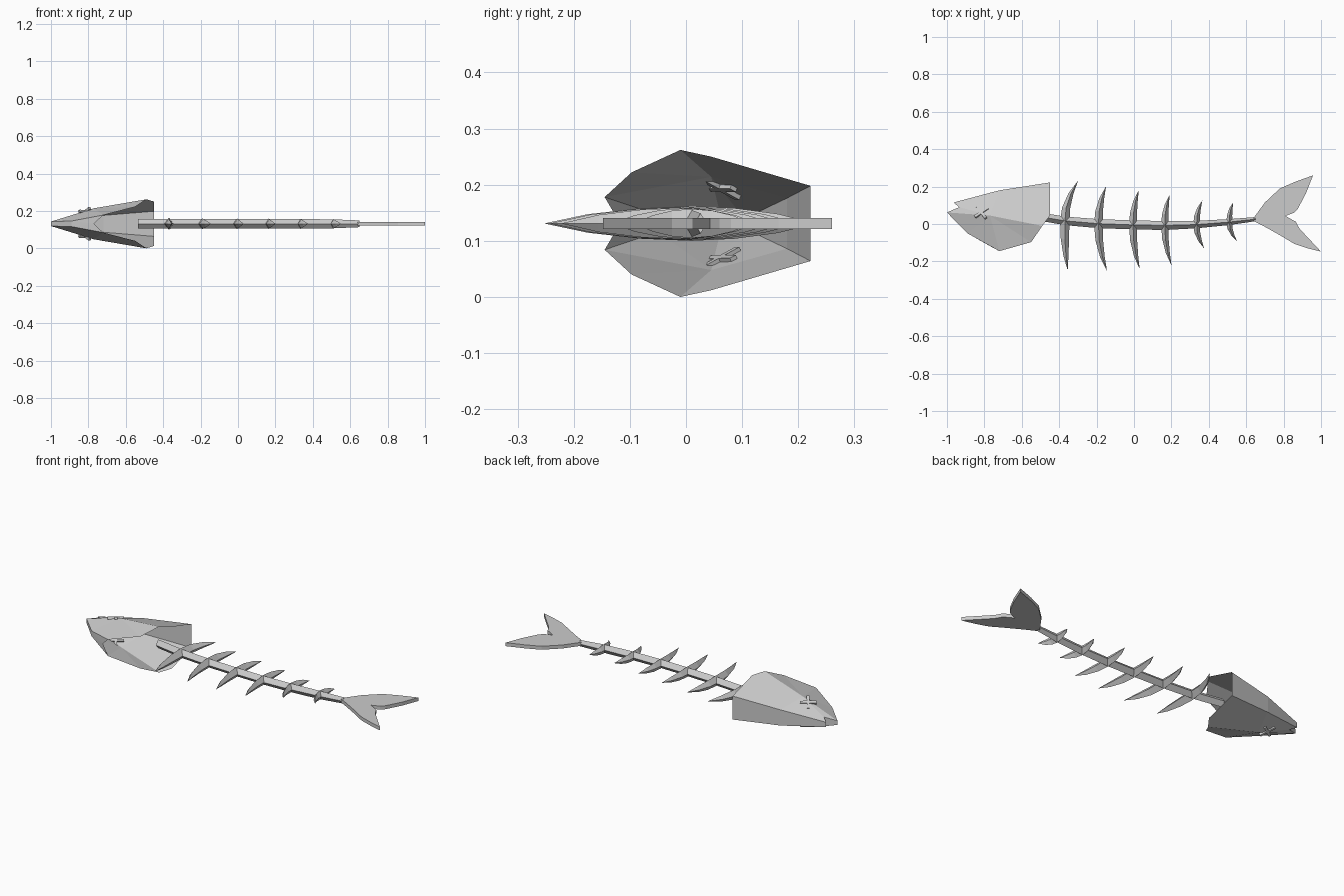
import bpy, bmesh
from mathutils import Vector, Matrix

if "Cube" in bpy.data.objects:
    bpy.data.objects.remove(bpy.data.objects["Cube"])

ZC = 0.131  # height of the flat symmetry plane


def finish(name, bm, recalc=True):
    bmesh.ops.remove_doubles(bm, verts=bm.verts, dist=0.0005)
    if recalc:
        bmesh.ops.recalc_face_normals(bm, faces=bm.faces)
    me = bpy.data.meshes.new(name)
    bm.to_mesh(me)
    bm.free()
    ob = bpy.data.objects.new(name, me)
    ob.location.z = ZC
    bpy.context.collection.objects.link(ob)
    return ob


def loft(bm, sections):
    """Diamond sections (x, y, half width, half height, along) joined and capped."""
    rings = []
    for x, y, w, h, along in sections:
        side = Vector((0, w, 0)) if along == 'X' else Vector((w, 0, 0))
        c, up = Vector((x, y, 0)), Vector((0, 0, h))
        rings.append([bm.verts.new(c + d) for d in (side, up, -side, -up)])
    for a, b in zip(rings, rings[1:]):
        for i in range(4):
            j = (i + 1) % 4
            bm.faces.new((a[i], a[j], b[j], b[i]))
    bm.faces.new(rings[0])
    bm.faces.new(rings[-1])


# head: hollow faceted shell, open at the back and under the gills
P = {
    'T0': (-.965, .115, .014), 'T1': (-.72, .18, .045), 'T2': (-.45, .222, .067),
    'N': (-.935, .09, .026), 'M0': (-1, .062, .012), 'M1': (-.77, .045, .083),
    'M2': (-.45, .045, .119), 'R': (-.49, -.01, .131), 'L1': (-.89, -.05, .015),
    'L2': (-.72, -.145, .047), 'L3': (-.55, -.097, .091), 'K': (-.77, -.118, .001),
}
SIDE = ["T0 T1 M1 N", "N M1 M0", "T1 T2 M2 M1", "M0 M1 L1", "M1 L2 L1",
        "M1 M2 R", "M1 R L3", "M1 L3 L2", "L1 L2 K"]
SEAM = ["T2 T1", "T1 T0", "T0 N", "N M0", "M0 L1", "L1 K"]
bm = bmesh.new()
up = {k: bm.verts.new(v) for k, v in P.items()}
dn = {k: bm.verts.new((v[0], v[1], -v[2])) for k, v in P.items()}
for f in SIDE:
    ks = f.split()
    bm.faces.new([up[k] for k in ks])
    bm.faces.new([dn[k] for k in reversed(ks)])
for s in SEAM:
    a, b = s.split()
    bm.faces.new((up[a], up[b], dn[b], dn[a]))
finish("head", bm)

# crossed eyes on both cheeks
a, b, c = (Vector(P[k]) for k in ('N', 'M1', 'T1'))
n = (b - a).cross(c - a).normalized()
if n.z < 0:
    n = -n
ex, ey = -.815, .062
ez = a.z - (n.x * (ex - a.x) + n.y * (ey - a.y)) / n.z
rot = Vector((0, 0, 1)).rotation_difference(n).to_matrix().to_4x4()
bm = bmesh.new()
for s in (1, -1):
    for ang in (0.6, -0.95):
        m = (Matrix.Diagonal((1, 1, s, 1)) @ Matrix.Translation((ex, ey, ez)) @ rot
             @ Matrix.Rotation(ang, 4, 'Z') @ Matrix.Diagonal((.085, .014, .014, 1)))
        bmesh.ops.create_cube(bm, size=1, matrix=m)
finish("crossed_eyes", bm)

# spine: gently curved bar
bm = bmesh.new()
loft(bm, [(x, y, w, h, 'X') for x, y, w, h in (
    (-.535, .045, .022, .025), (-.37, .017, .023, .025), (-.19, .002, .024, .025),
    (0, -.005, .024, .025), (.165, -.008, .024, .025), (.335, -.003, .02, .025),
    (.505, .01, .016, .024), (.65, .026, .011, .018))])
finish("spine", bm)

# ribs: centre x, y, upper tip x, y, lower tip x, y
RIBS = [(-.37, .01, -.30, .23, -.355, -.245), (-.19, 0, -.15, .20, -.145, -.25),
        (-.005, -.005, .025, .18, .03, -.24), (.165, -.005, .19, .155, .2, -.22),
        (.335, 0, .365, .125, .375, -.13), (.51, .01, .53, .115, .55, -.09)]
TAPER = [(1, .02), (.7, .55), (.35, .88)]
for i, (cx, cy, ux, uy, lx, ly) in enumerate(RIBS):
    w, h = .025 - .0018 * i, .031 - .001 * i
    low = [(cx + (lx - cx) * t * t - .006 * t * (1 - t), cy + (ly - cy) * t, w * k, h * k, 'Y')
           for t, k in TAPER]
    top = [(cx + (ux - cx) * t * t - .006 * t * (1 - t), cy + (uy - cy) * t, w * k, h * k, 'Y')
           for t, k in reversed(TAPER)]
    bm = bmesh.new()
    loft(bm, low + [(cx, cy, w, h, 'Y')] + top)
    finish(f"rib_{i + 1}", bm)

# tail fin: flat forked plate
TAIL = [(.64, .033), (.70, .115), (.78, .19), (.86, .225), (.957, .26), (.92, .165),
        (.875, .08), (.855, .06), (.81, .043), (.865, .012), (.885, -.025), (1, -.148),
        (.93, -.13), (.855, -.105), (.78, -.06), (.70, -.015), (.64, .016)]
bm = bmesh.new()
face = bm.faces.new([bm.verts.new((x, y, -.01)) for x, y in TAIL])
ext = bmesh.ops.extrude_face_region(bm, geom=[face], use_keep_orig=True)
bmesh.ops.translate(bm, vec=(0, 0, .02),
                    verts=[g for g in ext['geom'] if isinstance(g, bmesh.types.BMVert)])
finish("tail_fin", bm)
